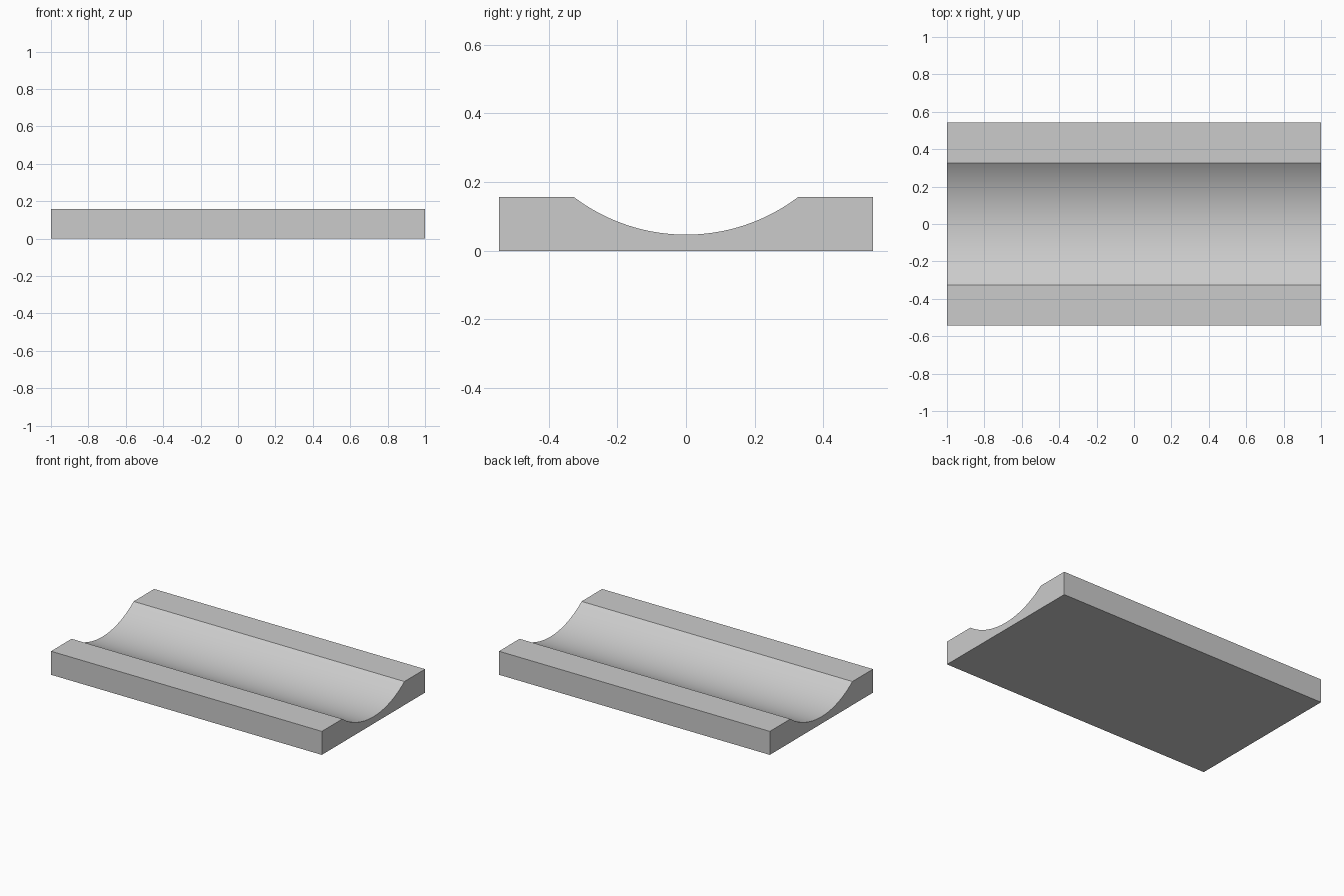
import bpy
import bmesh
import math

cube = bpy.data.objects.get("Cube")
if cube:
    bpy.data.objects.remove(cube, do_unlink=True)

HALF_LENGTH, HALF_WIDTH, HEIGHT = 1.0, 0.544, 0.157
GROOVE_HALF, GROOVE_FLOOR = 0.327, 0.047
SEGMENTS = 48

# Plain grey material
grey = bpy.data.materials.new("plain_grey")
grey.use_nodes = True
colour = (0.6, 0.6, 0.6, 1.0)
grey.diffuse_color = colour
grey.node_tree.nodes["Principled BSDF"].inputs["Base Color"].default_value = colour

# Cross-section: flat slab with a circular arc scooped from the top
sagitta = HEIGHT - GROOVE_FLOOR
radius = (GROOVE_HALF ** 2 + sagitta ** 2) / (2 * sagitta)
half_angle = math.asin(GROOVE_HALF / radius)
profile = [(-HALF_WIDTH, HEIGHT), (-HALF_WIDTH, 0), (HALF_WIDTH, 0), (HALF_WIDTH, HEIGHT)]
for i in range(SEGMENTS + 1):
    a = half_angle * (1 - 2 * i / SEGMENTS)
    profile.append((radius * math.sin(a), GROOVE_FLOOR + radius * (1 - math.cos(a))))

# Extrude the section along the length
bm = bmesh.new()
end = bm.faces.new([bm.verts.new((-HALF_LENGTH, y, z)) for y, z in profile])
result = bmesh.ops.extrude_face_region(bm, geom=[end], use_keep_orig=True)
moved = [v for v in result["geom"] if isinstance(v, bmesh.types.BMVert)]
bmesh.ops.translate(bm, verts=moved, vec=(2 * HALF_LENGTH, 0, 0))
bmesh.ops.recalc_face_normals(bm, faces=bm.faces)
mesh = bpy.data.meshes.new("grooved_slab")
bm.to_mesh(mesh)
bm.free()
mesh.materials.append(grey)

slab = bpy.data.objects.new("grooved_slab", mesh)
bpy.context.collection.objects.link(slab)

# Smooth groove, crisp slab edges
bpy.context.view_layer.objects.active = slab
slab.select_set(True)
bpy.ops.object.shade_smooth_by_angle(angle=math.radians(20))
